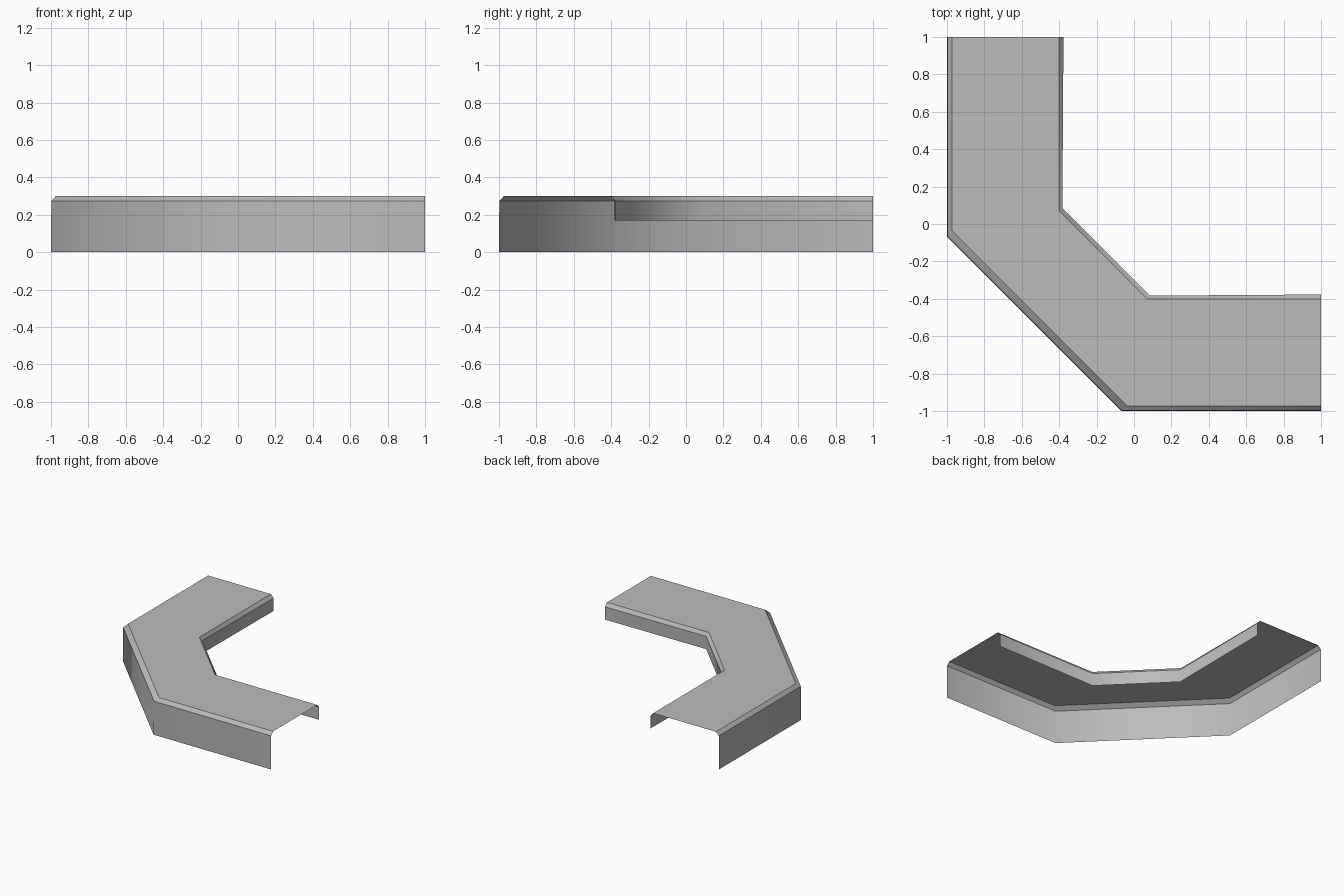
import bpy, bmesh

cube = bpy.data.objects.get("Cube")
if cube:
    bpy.data.objects.remove(cube, do_unlink=True)

grey = bpy.data.materials.new("plain grey")
grey.use_nodes = True
colour = (0.5, 0.5, 0.5, 1)
grey.diffuse_color = colour
grey.node_tree.nodes["Principled BSDF"].inputs["Base Color"].default_value = colour

# Cross-section rails: wall offset at the ends, offset at the bend, bend position, height
rails = [
    (-1.0, -1.0, -0.067, 0.0),
    (-0.998, -0.998, -0.065, 0.275),
    (-0.972, -0.972, -0.038, 0.302),
    (-0.402, -0.402, 0.073, 0.302),
    (-0.377, -0.383, 0.085, 0.275),
    (-0.377, -0.383, 0.085, 0.17),
]

# Open shell: each rail runs along one arm, across the diagonal, along the other arm
bm = bmesh.new()
rows = []
for end, side, bend, z in rails:
    path = [(end, 1), (side, bend), (bend, side), (1, end)]
    rows.append([bm.verts.new((x, y, z)) for x, y in path])

for lower, upper in zip(rows, rows[1:]):
    for i in range(3):
        face = bm.faces.new((lower[i], lower[i + 1], upper[i + 1], upper[i]))
        face.smooth = True

# Crisp long edges, soft corners between the arms
for row in rows[1:-1]:
    for a, b in zip(row, row[1:]):
        bm.edges.get((a, b)).smooth = False

mesh = bpy.data.meshes.new("corner_cover")
bm.to_mesh(mesh)
bm.free()
mesh.materials.append(grey)
cover = bpy.data.objects.new("corner_cover", mesh)
bpy.context.collection.objects.link(cover)
